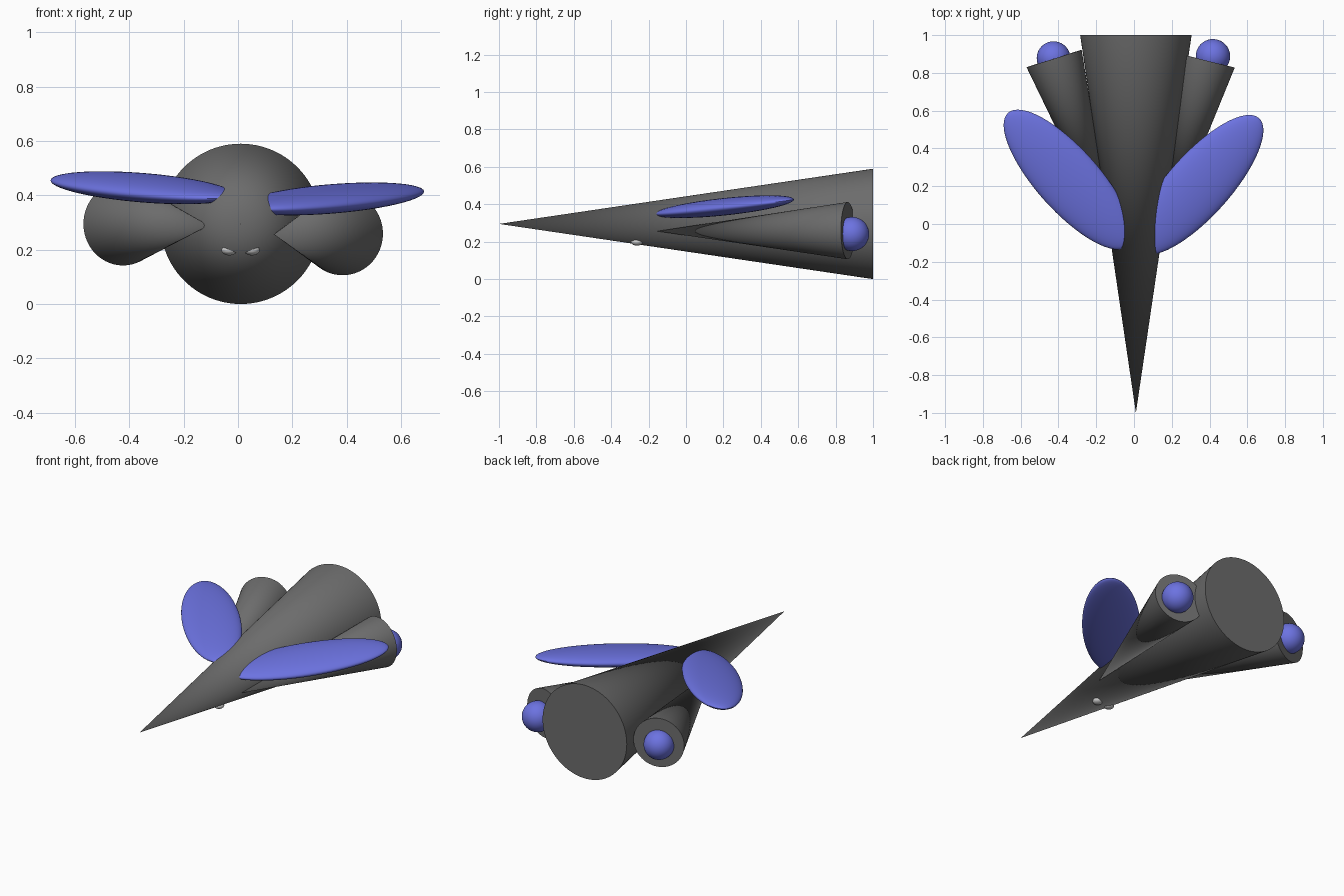
import bpy, bmesh
from math import radians
from mathutils import Matrix, Vector

if "Cube" in bpy.data.objects:
    bpy.data.objects.remove(bpy.data.objects["Cube"])


def material(name, color):
    mat = bpy.data.materials.new(name)
    mat.diffuse_color = (*color, 1)
    mat.use_nodes = True
    mat.node_tree.nodes["Principled BSDF"].inputs["Base Color"].default_value = mat.diffuse_color
    return mat


BLUE = material("blue", (0.15, 0.17, 0.75))
DARK = material("dark_grey", (0.15, 0.15, 0.15))
LIGHT = material("light_grey", (0.6, 0.6, 0.6))


def add_object(name, bm, mat):
    mesh = bpy.data.meshes.new(name)
    bm.to_mesh(mesh)
    bm.free()
    mesh.materials.append(mat)
    obj = bpy.data.objects.new(name, mesh)
    bpy.context.collection.objects.link(obj)
    bpy.ops.object.select_all(action='DESELECT')
    obj.select_set(True)
    bpy.context.view_layer.objects.active = obj
    bpy.ops.object.shade_smooth_by_angle(angle=radians(35))
    return obj


def cone(name, apex, base, radius):
    """Closed cone running from its apex to the centre of its base."""
    apex, base = Vector(apex), Vector(base)
    axis = apex - base
    matrix = Matrix.Translation((apex + base) / 2) @ axis.to_track_quat('Z', 'Y').to_matrix().to_4x4()
    bm = bmesh.new()
    bmesh.ops.create_cone(bm, cap_ends=True, segments=96, radius1=radius, radius2=0,
                          depth=axis.length, matrix=matrix)
    return add_object(name, bm, DARK)


def ellipsoid(name, center, radii, mat, rotation=Matrix()):
    bm = bmesh.new()
    bmesh.ops.create_uvsphere(bm, u_segments=64, v_segments=32, radius=1,
                              matrix=Matrix.Translation(center) @ rotation @ Matrix.Diagonal((*radii, 1)))
    return add_object(name, bm, mat)


# Body: long cone with its tip forward
cone("body", (0.01, -1, 0.295), (0.01, 1, 0.295), 0.295)

# Side engines: smaller splayed cones
cone("right_engine", (0.132, -0.155, 0.256), (0.385, 0.865, 0.259), 0.153)
cone("left_engine", (-0.107, -0.125, 0.289), (-0.423, 0.876, 0.295), 0.153)

# Balls set in the engine ends
ellipsoid("right_engine_ball", (0.418, 0.888, 0.241), (0.091,) * 3, BLUE)
ellipsoid("left_engine_ball", (-0.426, 0.878, 0.285), (0.089,) * 3, BLUE)

# Wings: flattened ellipsoids swept back and pitched up
for name, side, center in (("right_wing", 1, (0.345, 0.207, 0.387)),
                           ("left_wing", -1, (-0.35, 0.235, 0.428))):
    tilt = (Matrix.Rotation(0.127, 4, 'X') @ Matrix.Rotation(0.03 * side, 4, 'Y')
            @ Matrix.Rotation(radians(48.3) * side, 4, 'Z'))
    ellipsoid(name, center, (0.476, 0.167, 0.046), BLUE, tilt)

# Small bumps under the nose
for name, x in (("left_bump", -0.032), ("right_bump", 0.051)):
    ellipsoid(name, (x, -0.262, 0.198), (0.029, 0.031, 0.019), LIGHT)
